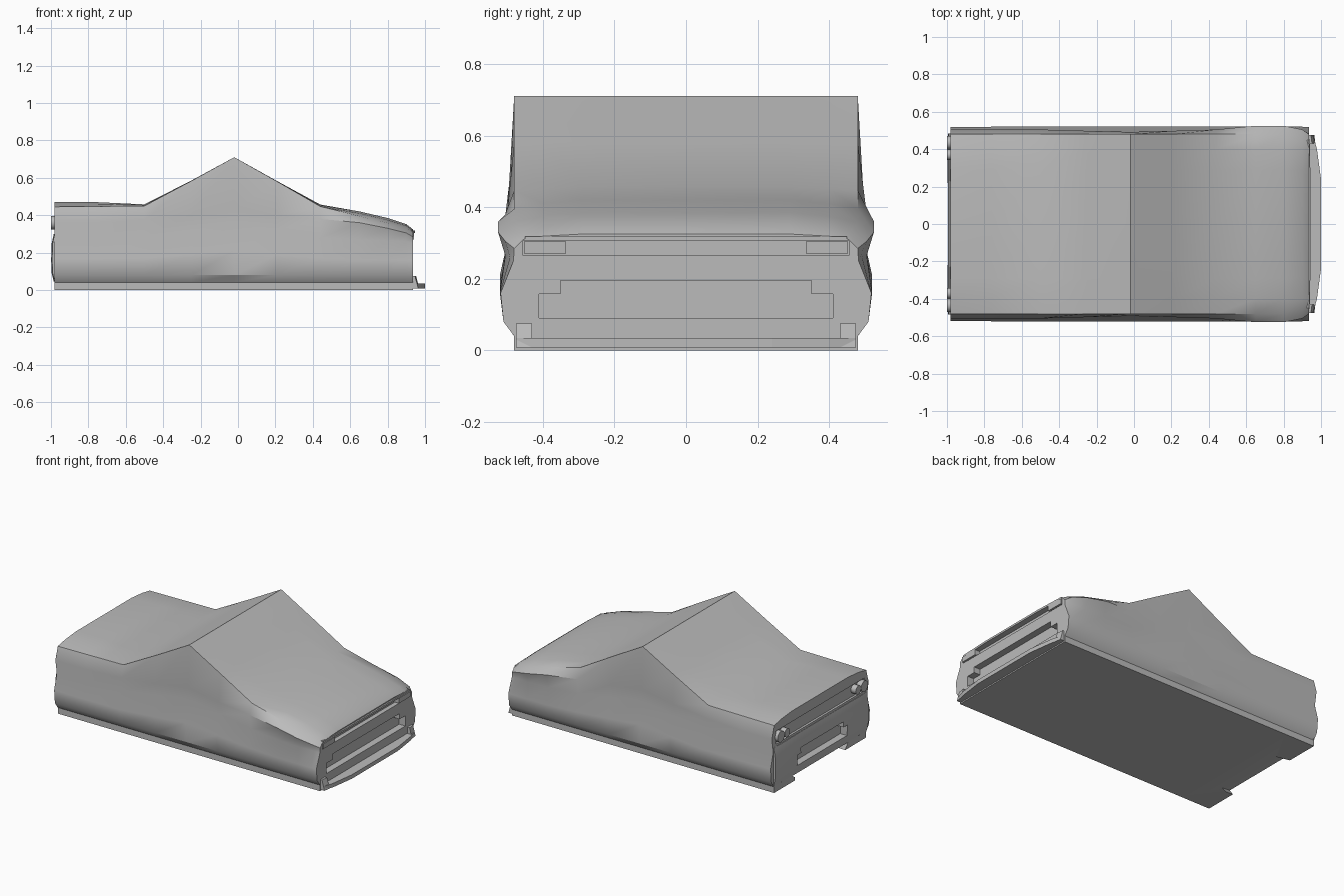
import bpy, bmesh, math
from mathutils import Vector

if "Cube" in bpy.data.objects:
    bpy.data.objects.remove(bpy.data.objects["Cube"])

grey = bpy.data.materials.new("plain grey")
grey.diffuse_color = (0.5, 0.5, 0.5, 1)
grey.use_nodes = True
grey.node_tree.nodes["Principled BSDF"].inputs["Base Color"].default_value = grey.diffuse_color


def make(name, bm, mat=True):
    bmesh.ops.recalc_face_normals(bm, faces=bm.faces)
    me = bpy.data.meshes.new(name)
    bm.to_mesh(me)
    bm.free()
    ob = bpy.data.objects.new(name, me)
    bpy.context.collection.objects.link(ob)
    me.materials.append(grey)
    return ob


def loft(name, rings):
    """Closed solid through a list of equal-length point rings."""
    bm = bmesh.new()
    rows = [[bm.verts.new(p) for p in r] for r in rings]
    n = len(rows[0])
    for a, b in zip(rows, rows[1:]):
        for i in range(n):
            j = (i + 1) % n
            bm.faces.new((a[i], a[j], b[j], b[i]))
    bm.faces.new(rows[0])
    bm.faces.new(rows[-1])
    return make(name, bm)


def mirrored(half):
    """Mirror (y, z) style half outlines across the centre line."""
    return half + [(-a, b) for a, b in reversed(half) if a > 1e-6]


def prism_x(name, yz, x0, x1):
    return loft(name, [[(x, y, z) for y, z in yz] for x in (x0, x1)])


def prism_z(name, yx, z0, z1):
    return loft(name, [[(x, y, z) for y, x in yx] for z in (z0, z1)])


def rect(y, z0, z1):
    return [(y, z0), (y, z1), (-y, z1), (-y, z0)]


def cut(ob, cutters):
    for c in cutters:
        m = ob.modifiers.new("cut", 'BOOLEAN')
        m.operation, m.solver, m.object = 'DIFFERENCE', 'EXACT', c
    bpy.context.view_layer.update()
    dg = bpy.context.evaluated_depsgraph_get()
    me = bpy.data.meshes.new_from_object(ob.evaluated_get(dg))
    ob.modifiers.clear()
    ob.data = me


def smooth(ob, angle=32):
    bpy.ops.object.select_all(action='DESELECT')
    ob.select_set(True)
    bpy.context.view_layer.objects.active = ob
    bpy.ops.object.shade_smooth_by_angle(angle=math.radians(angle))


# body shell: x, crown z, edge z, shoulder y, shoulder z, groove y, groove z, sill y, sill z
stations = [
    (-0.98, .470, .445, .505, .36, .490, .27, .518, .17),
    (-0.76, .470, .447, .505, .36, .490, .27, .520, .17),
    (-0.50, .458, .450, .505, .375, .490, .28, .520, .17),
    (-0.25, .585, .583, .498, .40, .488, .32, .520, .19),
    (-0.02, .710, .710, .492, .43, .486, .36, .520, .21),
    (0.21, .582, .580, .498, .40, .488, .32, .520, .19),
    (0.44, .457, .447, .505, .38, .490, .28, .520, .17),
    (0.65, .420, .395, .525, .36, .505, .27, .520, .16),
    (0.80, .385, .358, .525, .33, .505, .265, .520, .16),
    (0.90, .352, .330, .505, .305, .492, .26, .520, .16),
    (0.935, .325, .310, .480, .285, .482, .25, .518, .16),
]
rings = []
for x, zc, ze, ys, zs, yg, zg, yl, zl in stations:
    ye = .48 if x < .85 else .455
    half = [(0, zc), (.29, zc), (.40, ze + (zc - ze) * .6), (ye, ze), (ys, zs),
            (yg, zg), (yl, zl), (.51, .08), (.48, .04), (.48, 0)]
    rings.append([(x, y, z) for y, z in mirrored(half)])
body = loft("body", rings)

# bowed rear panel
plan = mirrored([(.485, .97), (.485, .98), (.41, .985), (.2, .982)])
rear = loft("rear_panel", [
    [(-(x + (b if 0 < i < len(plan) - 1 else 0)), y, z) for i, (y, x) in enumerate(plan)]
    for z, b in ((.045, 0), (.09, .011), (.16, .014), (.25, .011), (.30, 0))])

# recess cutters
grille = prism_x("grille_cutter", mirrored(
    [(.41, .09), (.41, .158), (.35, .158), (.35, .195)]), .89, 1.1)
lamp_slot = prism_x("lamp_slot_cutter", rect(.455, .265, .306), .905, 1.1)
plate = prism_x("plate_cutter", mirrored(
    [(.26, .10), (.26, .17), (.22, .17), (.22, .205)]), -1.1, -.945)
tail_slot = prism_x("tail_slot_cutter", rect(.46, .315, .40), -1.1, -.965)
valance = loft("valance_cutter", [
    [(-1.1, y, -.05), (-1.1, y, .05), (-.98, y, .04), (-.86, y * .8, -.01), (-.86, y * .8, -.05)]
    for y in (-.29, .29)])
cutters = [grille, lamp_slot, plate, tail_slot, valance]
cut(body, cutters)
cut(rear, [plate])
for c in cutters:
    bpy.data.objects.remove(c)
smooth(body)
smooth(rear)

# front splitter and bonnet lip
prism_z("front_splitter", mirrored([(.475, .92), (.475, .958), (.40, .978), (.24, 1.0)]), .008, .034)
prism_z("bonnet_lip", mirrored([(.45, .91), (.45, .936), (.24, .945)]), .305, .318)

for s in (-1, 1):
    side = "left" if s > 0 else "right"
    # bumper ears
    loft("bumper_ear_" + side, [
        [(.92, s * .43, z), (x, s * .43, z), (x - .006, s * .475, z), (.92, s * .475, z)]
        for z, x in ((.008, .970), (.075, .952))])
    # rectangular headlamps
    prism_x("headlamp_" + side, [(s * .335, .27), (s * .335, .304), (s * .452, .304), (s * .452, .27)],
            .90, .942)
    # paired round tail lamps
    for k, (y, r) in enumerate(((.435, .036), (.370, .028))):
        circle = [(s * y + r * math.cos(t * math.pi / 12), .36 + r * math.sin(t * math.pi / 12))
                  for t in range(24)]
        lamp = prism_x("tail_lamp_%s_%d" % (side, k + 1), circle, -1.0, -.95)
        smooth(lamp)
